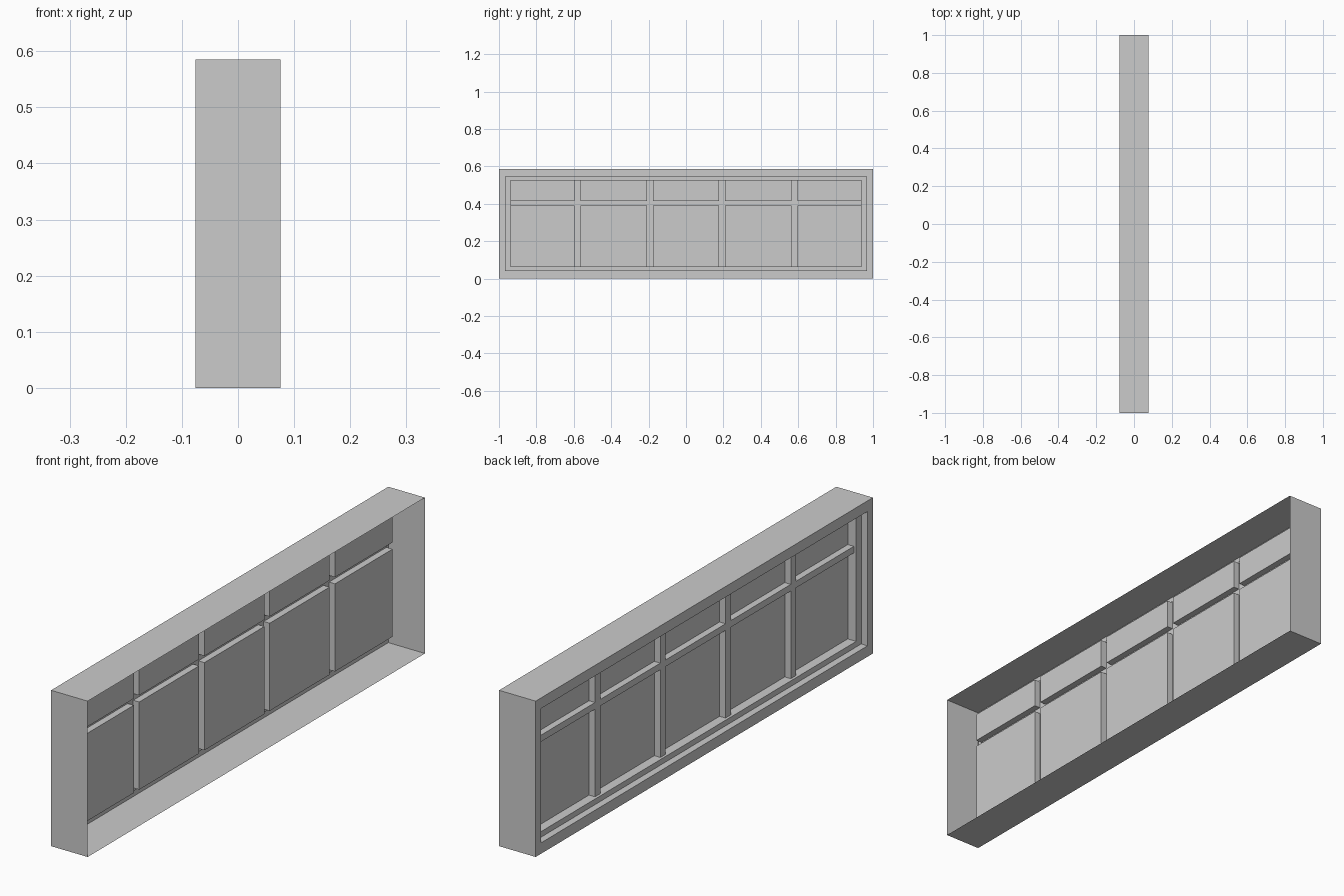
import bpy
import bmesh

cube = bpy.data.objects.get("Cube")
if cube:
    bpy.data.objects.remove(cube, do_unlink=True)

# One plain grey for the whole window
grey = bpy.data.materials.new("plain grey")
grey.use_nodes = True
COLOR = (0.6, 0.6, 0.6, 1.0)
grey.diffuse_color = COLOR
grey.node_tree.nodes["Principled BSDF"].inputs["Base Color"].default_value = COLOR

# Depths along x, from the outer face inward, and the open rear edge
FACE, SASH, BAR, PANE, REAR = -0.076, -0.05, -0.04, -0.015, 0.076

# Rectangles as (y0, y1, z0, z1)
OUTER = (-1.0, 1.0, 0.0, 0.585)
STEP = (-0.968, 0.968, 0.041, 0.545)
OPENING = (-0.938, 0.938, 0.062, 0.528)


def corners(bm, rect, x):
    """Four corner vertices of a rectangle, wound to face -x."""
    y0, y1, z0, z1 = rect
    return [bm.verts.new((x, y, z))
            for y, z in ((y0, z0), (y0, z1), (y1, z1), (y1, z0))]


def loft(bm, sections):
    """Join successive (rectangle, x) sections with four-sided rings."""
    loops = [corners(bm, rect, x) for rect, x in sections]
    for a, b in zip(loops, loops[1:]):
        for i in range(4):
            j = (i + 1) % 4
            bm.faces.new((a[i], a[j], b[j], b[i]))
    return loops[-1]


def finish(bm, name):
    bmesh.ops.remove_doubles(bm, verts=bm.verts, dist=0.0001)
    mesh = bpy.data.meshes.new(name)
    bm.to_mesh(mesh)
    bm.free()
    mesh.materials.append(grey)
    obj = bpy.data.objects.new(name, mesh)
    bpy.context.collection.objects.link(obj)
    return obj


# Outer casing: side walls, face rim, step and sash, open at the rear
bm = bmesh.new()
loft(bm, [(OUTER, REAR), (OUTER, FACE), (STEP, FACE),
          (STEP, SASH), (OPENING, SASH), (OPENING, BAR)])
finish(bm, "window_casing")

# Glazing bar positions: four uprights and one crossbar
half_bar = 0.016
y_cuts = [OPENING[0]]
for i in range(4):
    centre = (i - 1.5) * 0.387
    y_cuts += [centre - half_bar, centre + half_bar]
y_cuts.append(OPENING[1])
z_cuts = [OPENING[2], 0.391, 0.416, OPENING[3]]

# Even cells are sunken panes, the others are flat bar faces
bars, panes = bmesh.new(), bmesh.new()
for i, (y0, y1) in enumerate(zip(y_cuts, y_cuts[1:])):
    for k, (z0, z1) in enumerate(zip(z_cuts, z_cuts[1:])):
        cell = (y0, y1, z0, z1)
        if i % 2 == 0 and k % 2 == 0:
            loft(bars, [(cell, BAR), (cell, PANE)])
            panes.faces.new(corners(panes, cell, PANE))
        else:
            bars.faces.new(corners(bars, cell, BAR))
finish(bars, "glazing_bars")
finish(panes, "window_panes")
